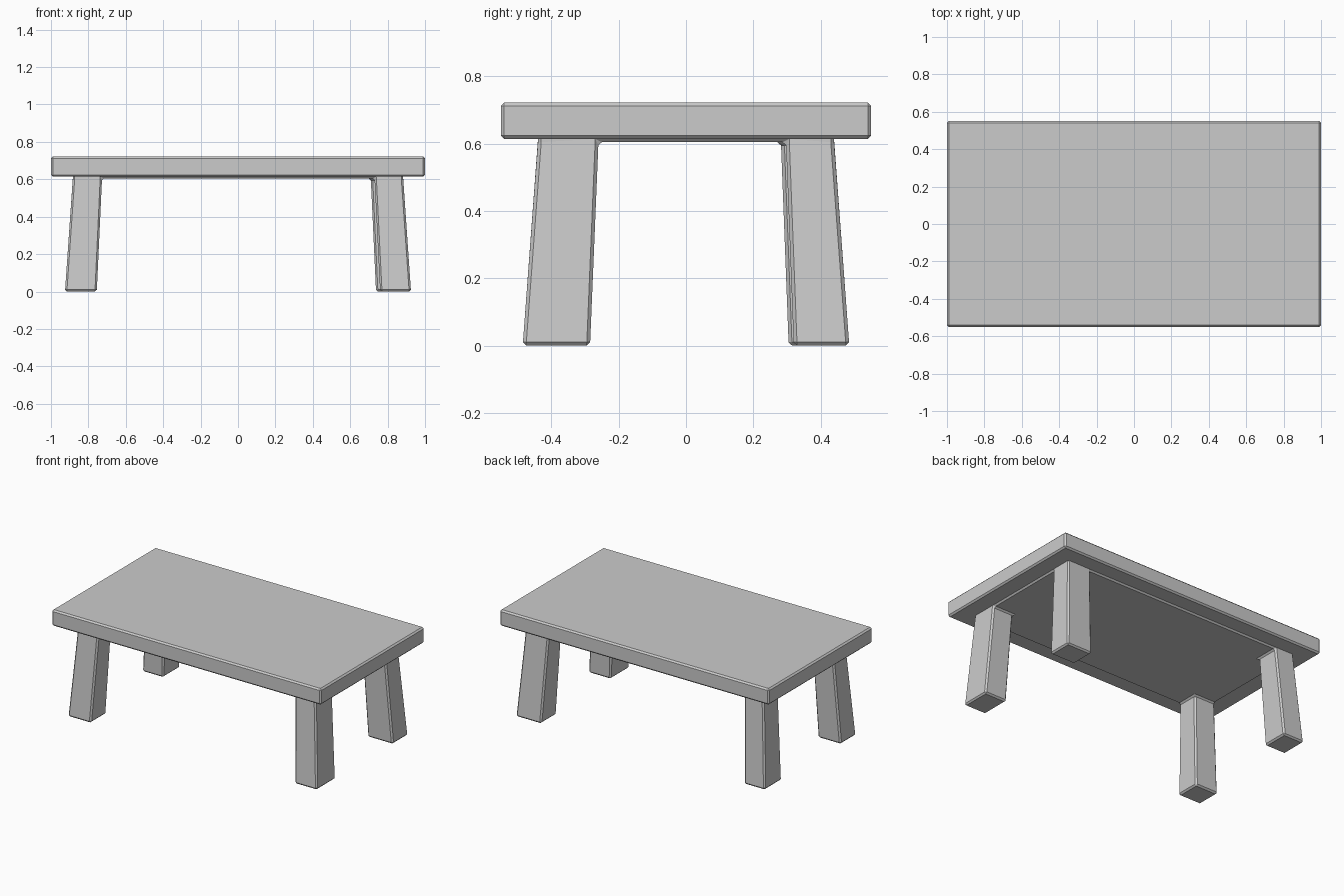
import bpy, bmesh

if "Cube" in bpy.data.objects:
    bpy.data.objects.remove(bpy.data.objects["Cube"])

TOP_Z, UNDER_Z, FRAME_Z = 0.722, 0.614, 0.604


def finish(name, bm):
    """Turn a bmesh into a flat-shaded object with chamfered edges."""
    bmesh.ops.recalc_face_normals(bm, faces=bm.faces)
    mesh = bpy.data.meshes.new(name)
    bm.to_mesh(mesh)
    bm.free()
    obj = bpy.data.objects.new(name, mesh)
    bpy.context.collection.objects.link(obj)
    bev = obj.modifiers.new("chamfer", 'BEVEL')
    bev.width = 0.01
    bev.segments = 1
    bev.limit_method = 'ANGLE'
    bev.angle_limit = 0.5
    return obj


# Tabletop slab
bm = bmesh.new()
bmesh.ops.create_cube(bm, size=1)
for v in bm.verts:
    v.co.x *= 2.0
    v.co.y *= 1.1
    v.co.z = TOP_Z if v.co.z > 0 else UNDER_Z
finish("tabletop", bm)

# Leg frame: thin plate divided 3 x 3, legs pulled down from the corner cells.
# Inner faces of each leg as (x at foot, x at plate, y at foot, y at plate)
inner = {
    (1, 1): (0.738, 0.710, 0.320, 0.297),
    (1, -1): (0.760, 0.730, 0.285, 0.260),
    (-1, -1): (0.755, 0.727, 0.320, 0.297),
    (-1, 1): (0.770, 0.740, 0.305, 0.282),
}
OUT_FOOT, OUT_TOP = (0.925, 0.485), (0.883, 0.440)


def corner(i, j, foot):
    """Lattice point i, j (0..3) at foot level or plate level."""
    sx, sy = (-1 if i < 2 else 1), (-1 if j < 2 else 1)
    ix0, ix1, iy0, iy1 = inner[sx, sy]
    out = OUT_FOOT if foot else OUT_TOP
    x = out[0] if i in (0, 3) else (ix0 if foot else ix1)
    y = out[1] if j in (0, 3) else (iy0 if foot else iy1)
    return sx * x, sy * y, 0.0 if foot else FRAME_Z


bm = bmesh.new()
N = range(4)
plate = {(i, j): bm.verts.new(corner(i, j, False)) for i in N for j in N}
feet = {(i, j): bm.verts.new(corner(i, j, True)) for i in N for j in N}
for i in range(3):
    for j in range(3):
        ring = [(i, j), (i + 1, j), (i + 1, j + 1), (i, j + 1)]
        if i == 1 or j == 1:
            bm.faces.new([plate[k] for k in ring])
        else:
            bm.faces.new([feet[k] for k in ring])
            for a, b in zip(ring, ring[1:] + ring[:1]):
                bm.faces.new([plate[a], plate[b], feet[b], feet[a]])

# Plate rim and cap, tucked into the tabletop
rim = ([(i, 0) for i in range(3)] + [(3, j) for j in range(3)]
       + [(i, 3) for i in (3, 2, 1)] + [(0, j) for j in (3, 2, 1)])
upper = [bm.verts.new((plate[k].co.x, plate[k].co.y, 0.65)) for k in rim]
for n, k in enumerate(rim):
    m = (n + 1) % len(rim)
    bm.faces.new([plate[k], plate[rim[m]], upper[m], upper[n]])
bm.faces.new(upper)
finish("leg_frame", bm)
